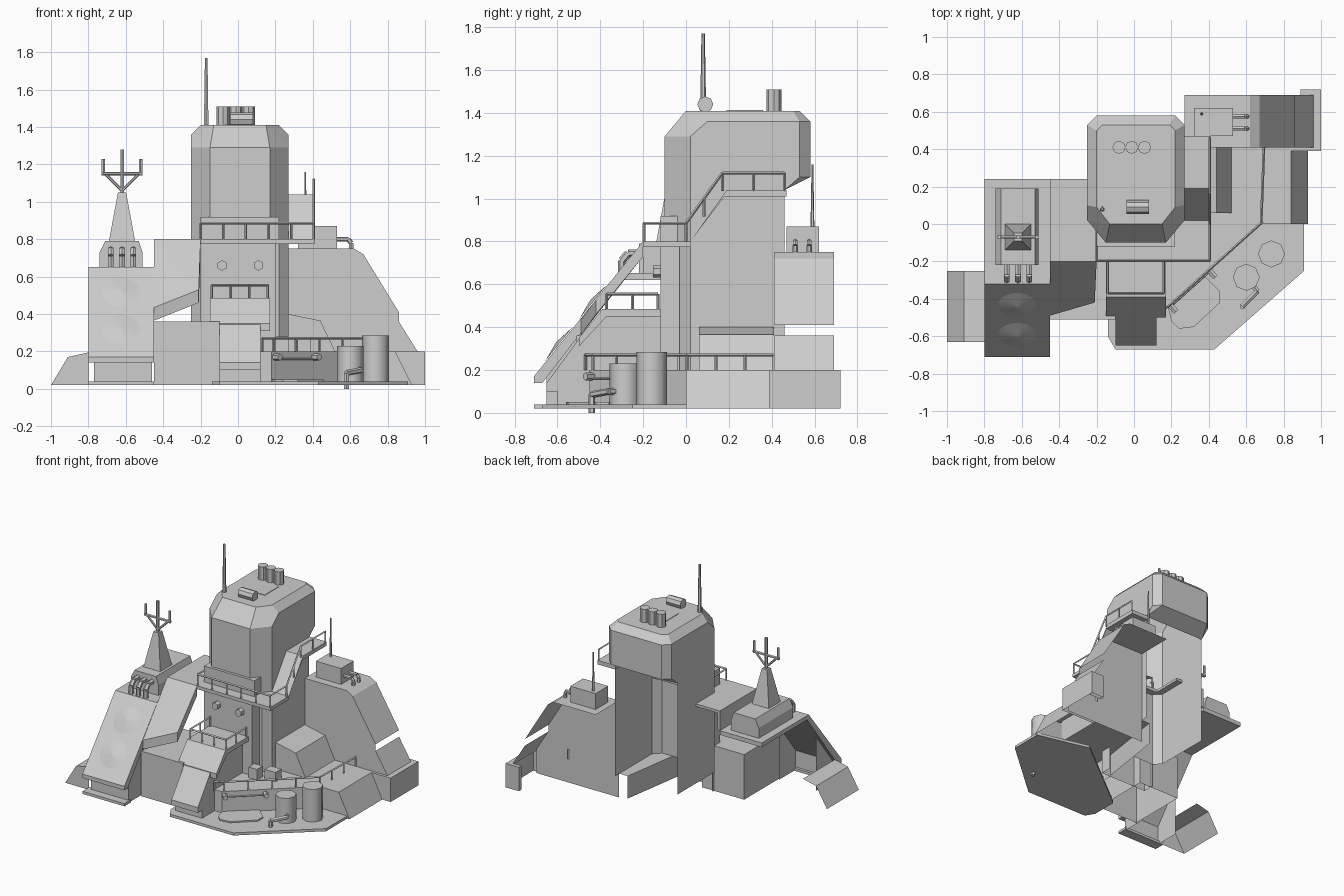
import bpy, bmesh, math
from mathutils import Vector

if "Cube" in bpy.data.objects:
    bpy.data.objects.remove(bpy.data.objects["Cube"])

grey = bpy.data.materials.new("concrete grey")
grey.diffuse_color = (0.61, 0.61, 0.61, 1)
grey.use_nodes = True
grey.node_tree.nodes["Principled BSDF"].inputs["Base Color"].default_value = grey.diffuse_color
DIRS = {'+x': (1, 0, 0), '-x': (-1, 0, 0), '+y': (0, 1, 0), '-y': (0, -1, 0), '+z': (0, 0, 1), '-z': (0, 0, -1)}


def finish(name, bm, drop=""):
    """Store the mesh; faces pointing along the dropped directions stay open."""
    bmesh.ops.recalc_face_normals(bm, faces=bm.faces)
    gone = [f for f in bm.faces if any(f.normal.dot(Vector(DIRS[d])) > 0.98 for d in drop.split())]
    bmesh.ops.delete(bm, geom=gone, context='FACES')
    me = bpy.data.meshes.new(name)
    bm.to_mesh(me)
    bm.free()
    me.materials.append(grey)
    ob = bpy.data.objects.new(name, me)
    bpy.context.collection.objects.link(ob)
    return ob


def prism(name, axis, pts, a, b, drop=""):
    """Extrude a profile along an axis from a to b."""
    put = {'x': lambda p, t: (t, p[0], p[1]),
           'y': lambda p, t: (p[0], t, p[1]),
           'z': lambda p, t: (p[0], p[1], t)}[axis]
    bm = bmesh.new()
    lo = [bm.verts.new(put(p, a)) for p in pts]
    hi = [bm.verts.new(put(p, b)) for p in pts]
    bm.faces.new(lo)
    bm.faces.new(hi)
    n = len(pts)
    for i in range(n):
        j = (i + 1) % n
        bm.faces.new((lo[i], lo[j], hi[j], hi[i]))
    return finish(name, bm, drop)


def box(name, x0, x1, y0, y1, z0, z1, drop=""):
    return prism(name, 'z', [(x0, y0), (x1, y0), (x1, y1), (x0, y1)], z0, z1, drop)


def rod(name, p, q, r, r2=None, n=6):
    """Straight or tapered rod between two points."""
    p, q = Vector(p), Vector(q)
    bm = bmesh.new()
    bmesh.ops.create_cone(bm, cap_ends=True, segments=n, radius1=r,
                          radius2=r if r2 is None else r2, depth=(q - p).length)
    rot = (q - p).to_track_quat('Z', 'Y').to_matrix()
    for v in bm.verts:
        v.co = rot @ v.co + (p + q) / 2
    return finish(name, bm)


def pipe(name, pts, r):
    for p, q in zip(pts, pts[1:]):
        rod(name, p, q, r)


def railing(name, pts, h, step=0.14, r=0.007):
    """Top rail and posts along a path."""
    up = Vector((0, 0, h))
    for p, q in zip(pts, pts[1:]):
        p, q = Vector(p), Vector(q)
        rod(name + "_rail", p + up, q + up, r, n=4)
        n = max(1, round((q - p).length / step))
        for i in range(n + 1):
            c = p.lerp(q, i / n)
            rod(name + "_post", c, c + up, r, n=4)


def hull(name, pts, drop=""):
    bm = bmesh.new()
    for p in pts:
        bm.verts.new(p)
    bmesh.ops.convex_hull(bm, input=bm.verts)
    bmesh.ops.dissolve_limit(bm, angle_limit=0.02, verts=bm.verts, edges=bm.edges)
    return finish(name, bm, drop)


# Central tower: overhanging head, neck and shaft, open at the back
front = [(-.15, -.1), (.17, -.1), (.27, .02), (-.25, .02)]
back = [(.27, .53), (.22, .58), (-.2, .58), (-.25, .53)]
head = [(x, y, 1.29) for x, y in front] + [(x, y, 1.36) for x, y in back]
head += [(-.25, .1, 1.36), (.27, .1, 1.36)]
head += [(x, y, 1.41) for x, y in [(-.13, 0), (.15, 0), (.22, .09), (.22, .5),
                                   (.19, .53), (-.17, .53), (-.2, .5), (-.2, .09)]]
head += [(x, y, 1.04) for x, y in front + [(.27, .46), (-.25, .46)]]
head += [(x, y, 1.1) for x, y in back]
hull("tower_head", head, "-z")
prism("tower_neck", 'z', [(-.15, -.1), (.17, -.1), (.27, .02), (.27, .46), (-.25, .46), (-.25, .02)],
      .8, 1.04, "+y +z -z")
prism("tower_shaft", 'z', [(-.2, -.03), (.22, -.03), (.27, .02), (.27, .46), (-.25, .46), (-.25, .02)],
      .2, .8, "+y +z -z")
box("neck_skirt", -.2, .22, -.12, -.03, .8, .92, "-z +y")

# Tower roof fittings
box("roof_hatch", -.07, .09, .19, .36, 1.41, 1.414)
for x in (-.08, -.012, .056):
    rod("roof_vent", (x, .41, 1.41), (x, .41, 1.51), .035, n=8)
rod("roof_barrel", (-.04, .09, 1.44), (.08, .09, 1.44), .037, n=8)
rod("roof_antenna", (-.17, .08, 1.41), (-.17, .08, 1.77), .014, .008)

# Front room with portholes, landing and stair ramp
box("front_room", -.2, .2, -.12, -.03, .02, .78, "+y +z -z")
for x in (-.085, .11):
    rod("porthole", (x, -.12, .66), (x, -.155, .66), .028)
box("landing", -.15, .17, -.37, -.12, .45, .485, "+y")
prism("stair_head", 'x', [(-.37, .485), (-.39, .485), (-.5, .35), (-.5, .31), (-.37, .45)], -.15, .17)
prism("stair_ramp", 'x', [(-.12, .45), (-.39, .45), (-.5, .345), (-.65, .14), (-.65, .1), (-.6, .1), (-.6, .02), (-.12, .02)],
      -.1, .12, "+y +z -z")
railing("landing_railing", [(-.14, -.13, .485), (-.14, -.37, .485), (.16, -.37, .485), (.16, -.13, .485)], .07, .1)

# Walkway and side stair up the tower
box("walkway", -.2, .41, -.2, .02, .775, .8)
prism("side_stair", 'x', [(0, .775), (.02, .8), (.19, 1.04), (.47, 1.04), (.47, 1.01), (.18, 1.01)], .26, .41)
railing("walkway_railing", [(-.2, -.03, .8), (-.2, -.195, .8), (.405, -.195, .8), (.405, 0, .8),
                            (.405, .17, 1.035), (.405, .46, 1.035)], .085, .13)

# Left building: roof with sloped front slab, short lower front
prism("left_front", 'x', [(-.45, .02), (-.45, .44), (-.65, .19), (-.65, .02)], -.77, -.46, "+y -z")
prism("left_ramp", 'x', [(.24, .62), (.24, .652), (-.32, .652), (-.71, .17), (-.71, .14), (-.67, .14), (-.3, .62)],
      -.8, -.45)
box("left_foot", -.8, -.45, -.71, -.63, .02, .04)

# Infill between left building and tower
prism("infill_roof", 'y', [(-.45, .65), (-.45, .8), (-.2, .8), (-.2, .78), (-.43, .78), (-.43, .65)], -.2, .24)
hull("infill_slab", [(x, y, z - d) for d in (0, .07) for x, y, z in
                     [(-.2, -.2, .8), (-.45, -.2, .8), (-.21, -.42, .53), (-.45, -.49, .435)]])
box("infill_base", -.45, -.1, -.51, -.05, .02, .36, "-z")

# Raised oval domes on the left slope
tilt = math.atan2(.482, .39)
for y in (-.43, -.59):
    bm = bmesh.new()
    bmesh.ops.create_cone(bm, cap_ends=False, segments=20, radius1=.102, radius2=0, depth=.016)
    bmesh.ops.remove_doubles(bm, verts=bm.verts, dist=1e-5)
    for v in bm.verts:
        u, w = v.co.y, v.co.z + .012
        v.co = (v.co.x - .625, y + u * math.cos(tilt) - w * math.sin(tilt),
                .652 + (y + .32) * 1.236 + u * math.sin(tilt) + w * math.cos(tilt))
    finish("slope_dome", bm)

# Side wing, open at the back
prism("side_wing", 'y', [(-1, .02), (-.91, .17), (-.8, .195), (-.8, .02)], -.63, -.25, "+y +x -z")

# Left roof box, pipes and lattice mast
prism("left_roof_box", 'y', [(-.74, .65), (-.74, .73), (-.71, .79), (-.53, .79), (-.51, .73), (-.51, .65)],
      -.22, .19, "-z")
for x in (-.68, -.62, -.56):
    pipe("bent_pipe", [(x, -.2, .745), (x, -.27, .745), (x, -.3, .71), (x, -.3, .65)], .018)
c = (-.62, -.07)
hull("mast_base", [(c[0] + s * r, c[1] + t * r, z) for s in (-1, 1) for t in (-1, 1)
                   for r, z in ((.07, .79), (.022, 1.05))])
rod("mast_pole", (*c, 1.04), (*c, 1.28), .011)
rod("mast_crossbar", (-.73, -.07, 1.15), (-.51, -.07, 1.15), .01)
for s in (-1, 1):
    rod("mast_brace", (*c, 1.06), (-.62 + s * .09, -.07, 1.15), .008)
    rod("mast_tip", (-.62 + s * .1, -.07, 1.14), (-.62 + s * .1, -.07, 1.23), .01)

# Right building with stepped slope and plinth, open at the back
prism("right_body", 'y', [(.27, .02), (.27, .75), (.62, .75), (.67, .72), (.86, .41), (.86, .36), (.96, .2), (.96, .02)],
      .41, .69, "+y +x -x -z")
box("right_plinth", .7, 1, .39, .72, .02, .2, "+y -z -x +z")
prism("plinth_rim", 'z', [(.7, .39), (1, .39), (1, .72), (.89, .72), (.89, .69), (.96, .69), (.96, .41), (.7, .41)],
      .19, .2)
box("plinth_corner", .89, 1, .69, .72, .02, .2, "-z +x")
box("right_roof_box", .32, .53, .47, .62, .75, .87, "-z")
for y in (.51, .575):
    pipe("side_pipe", [(.52, y, .8), (.59, y, .8), (.605, y, .78), (.605, y, .75)], .013)
rod("right_antenna", (.36, .59, .87), (.36, .59, 1.16), .009, .004)
prism("right_ledge", 'y', [(.27, .2), (.27, .4), (.44, .365), (.52, .2)], .06, .41, "+y -x -z")
prism("right_block", 'y', [(.69, .02), (.69, .2), (.84, .2), (.93, .02)], 0, .39, "+y -x -z")

# Ground apron and raised deck
prism("apron", 'z', [(-.14, -.6), (-.1, -.67), (.43, -.67), (.91, -.25), (.91, 0), (.5, .1), (-.14, -.4)], .02, .04)
prism("raised_deck", 'z', [(.12, -.12), (.12, -.45), (.18, -.45), (.68, 0), (.7, .02), (.7, .41), (.2, .41)],
      .03, .2, "+y -z")
railing("deck_railing", [(.13, -.47, .2), (.19, -.435, .2), (.68, .005, .2), (.695, .41, .2)], .07, .16)
box("deck_crate", .2, .27, -.16, -.09, .2, .28)
box("deck_crate", .3, .39, -.11, -.04, .2, .27)

# Apron fittings: tray, wall lamps, tanks and pipe
prism("apron_tray", 'z', [(.18, -.44), (.2, -.52), (.24, -.56), (.32, -.55), (.46, -.42), (.46, -.36), (.38, -.28)],
      .04, .05)
for x, y in ((.19, -.43), (.4, -.245)):
    rod("wall_lamp", (x, y, .17), (x + .035, y - .04, .17), .018)
rod("wall_pipe", (.2, -.44, .16), (.4, -.26, .16), .005)
for x, y, z in ((.6, -.285, .23), (.735, -.16, .285)):
    ob = rod("tank", (x, y, .04), (x, y, z), .072, n=8)
    for f in ob.data.polygons:
        f.use_smooth = len(f.vertices) == 4
pipe("tank_pipe", [(.64, -.33, .1), (.66, -.36, .1), (.58, -.44, .085), (.58, -.44, 0)], .016)
